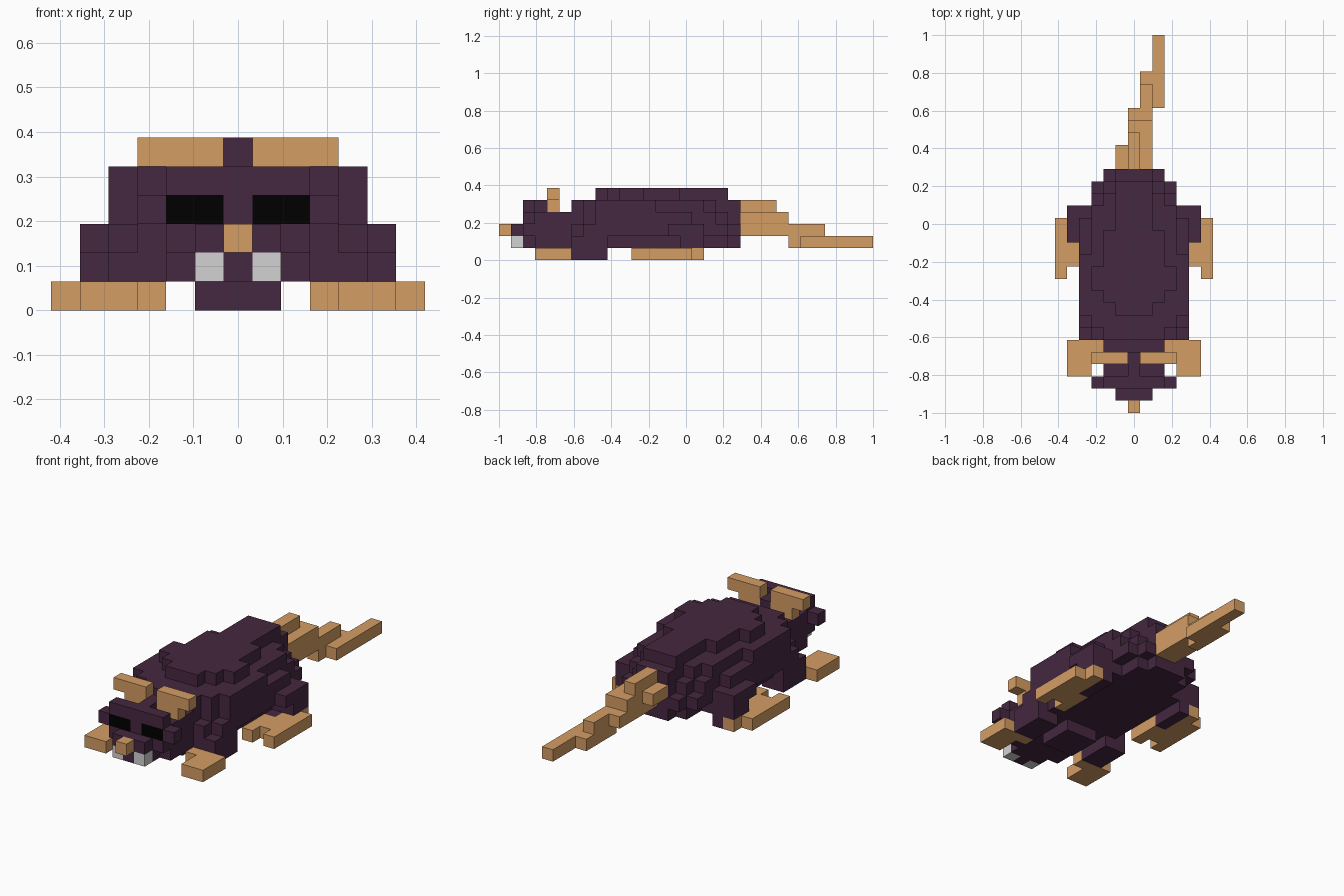
import bpy
import bmesh
from mathutils import Vector

cube = bpy.data.objects.get("Cube")
if cube:
    bpy.data.objects.remove(cube, do_unlink=True)

U = 2 / 31  # size of one block


def material(name, rgb):
    m = bpy.data.materials.new(name)
    m.use_nodes = True
    m.diffuse_color = (*rgb, 1)
    bsdf = m.node_tree.nodes["Principled BSDF"]
    bsdf.inputs["Base Color"].default_value = (*rgb, 1)
    bsdf.inputs["Roughness"].default_value = 0.9
    return m


FUR = material("dark purple fur", (0.061, 0.021, 0.052))
SKIN = material("tan skin", (0.66, 0.34, 0.127))
TOOTH = material("tooth grey", (0.65, 0.65, 0.65))
BLACK = material("eye black", (0.0, 0.0, 0.0))


def cells(boxes):
    """Blocks filled by boxes (x first, x last, y start, y end, z start, z end)."""
    return {(x, y, z) for x0, x1, y0, y1, z0, z1 in boxes
            for x in range(x0, x1 + 1) for y in range(y0, y1) for z in range(z0, z1)}


def build(name, filled, mat):
    """Skin a set of blocks with their outer faces only."""
    bm = bmesh.new()
    for c in filled:
        for axis in range(3):
            for sign in (-1, 1):
                n = list(c)
                n[axis] += sign
                if tuple(n) in filled:
                    continue
                a, b = (axis + 1) % 3, (axis + 2) % 3
                corners = []
                for s, t in ((-1, -1), (1, -1), (1, 1), (-1, 1)):
                    p = Vector((c[0], c[1] + 0.5, c[2] + 0.5))
                    p[axis] += sign * 0.5
                    p[a] += s * 0.5
                    p[b] += t * 0.5
                    corners.append(bm.verts.new((p.x * U, p.y * U - 1, p.z * U)))
                bm.faces.new(corners if sign > 0 else corners[::-1])
    bmesh.ops.remove_doubles(bm, verts=bm.verts, dist=U * 0.01)
    bmesh.ops.dissolve_limit(bm, angle_limit=0.01, verts=bm.verts, edges=bm.edges)
    mesh = bpy.data.meshes.new(name)
    bm.to_mesh(mesh)
    bm.free()
    mesh.materials.append(mat)
    obj = bpy.data.objects.new(name, mesh)
    bpy.context.collection.objects.link(obj)


def build_pair(name, boxes, mat):
    left = cells(boxes)
    build("left_" + name, left, mat)
    build("right_" + name, {(-x, y, z) for x, y, z in left}, mat)


# Body: stacked layers of symmetric rows (half width in blocks, y start, y end)
layers = [
    [(2, 6, 8), (3, 8, 17), (2, 17, 19), (1, 19, 20)],
    [(3, 6, 7), (4, 7, 17), (3, 17, 19), (2, 19, 20)],
    [(2, 6, 7), (3, 7, 8), (4, 8, 16), (3, 16, 18), (2, 18, 19), (1, 19, 20)],
    [(2, 6, 7), (3, 7, 8), (4, 8, 13), (3, 13, 17), (2, 17, 18), (1, 18, 20)],
    [(1, 8, 9), (2, 9, 10), (3, 10, 12), (2, 12, 15), (1, 15, 19)],
]
body = [(-w, w, y0, y1, z, z + 1)
        for z, rows in enumerate(layers, 1) for w, y0, y1 in rows]
body.append((-1, 1, 6, 9, 0, 1))  # low chest
build("body", cells(body), FUR)

# Head with jaw, brow, cheeks and snout, leaving room for the eyes
eyes = [(1, 2, 2, 3, 3, 4)]
head = cells([(-2, 2, 2, 6, 2, 4), (-2, 2, 3, 6, 1, 2), (-1, 1, 2, 3, 1, 2),
              (-2, 2, 2, 3, 4, 5), (0, 0, 3, 5, 4, 5),
              (-3, 3, 2, 3, 3, 4), (-1, 1, 1, 2, 2, 3), (0, 0, 1, 2, 1, 2)])
head -= {(s * x, y, z) for x, y, z in cells(eyes) for s in (-1, 1)}
build("head", head, FUR)
build_pair("eye", eyes, BLACK)
build_pair("tooth", [(1, 1, 1, 2, 1, 2)], TOOTH)
build("nose", cells([(0, 0, 0, 1, 2, 3)]), SKIN)
build_pair("ear", [(1, 2, 4, 5, 4, 5), (1, 3, 4, 5, 5, 6)], SKIN)

# Legs and feet
build_pair("front_leg", [(3, 4, 6, 9, 0, 2)], FUR)
build_pair("front_foot", [(4, 5, 3, 6, 0, 1), (3, 3, 5, 6, 0, 1)], SKIN)
build_pair("thigh", [(5, 5, 14, 17, 2, 3), (4, 5, 15, 17, 1, 2),
                     (4, 4, 14, 17, 0, 1)], FUR)
build_pair("rear_foot", [(4, 4, 11, 14, 0, 1), (5, 5, 12, 17, 0, 1),
                         (6, 6, 11, 16, 0, 1)], SKIN)

# Tail stepping down and to one side
build("tail", cells([(0, 0, 20, 23, 4, 5), (-1, -1, 20, 22, 3, 4),
                     (0, 1, 20, 24, 3, 4), (0, 0, 20, 25, 2, 3),
                     (1, 1, 20, 27, 2, 3), (1, 1, 24, 28, 1, 2),
                     (2, 2, 25, 31, 1, 2)]), SKIN)
